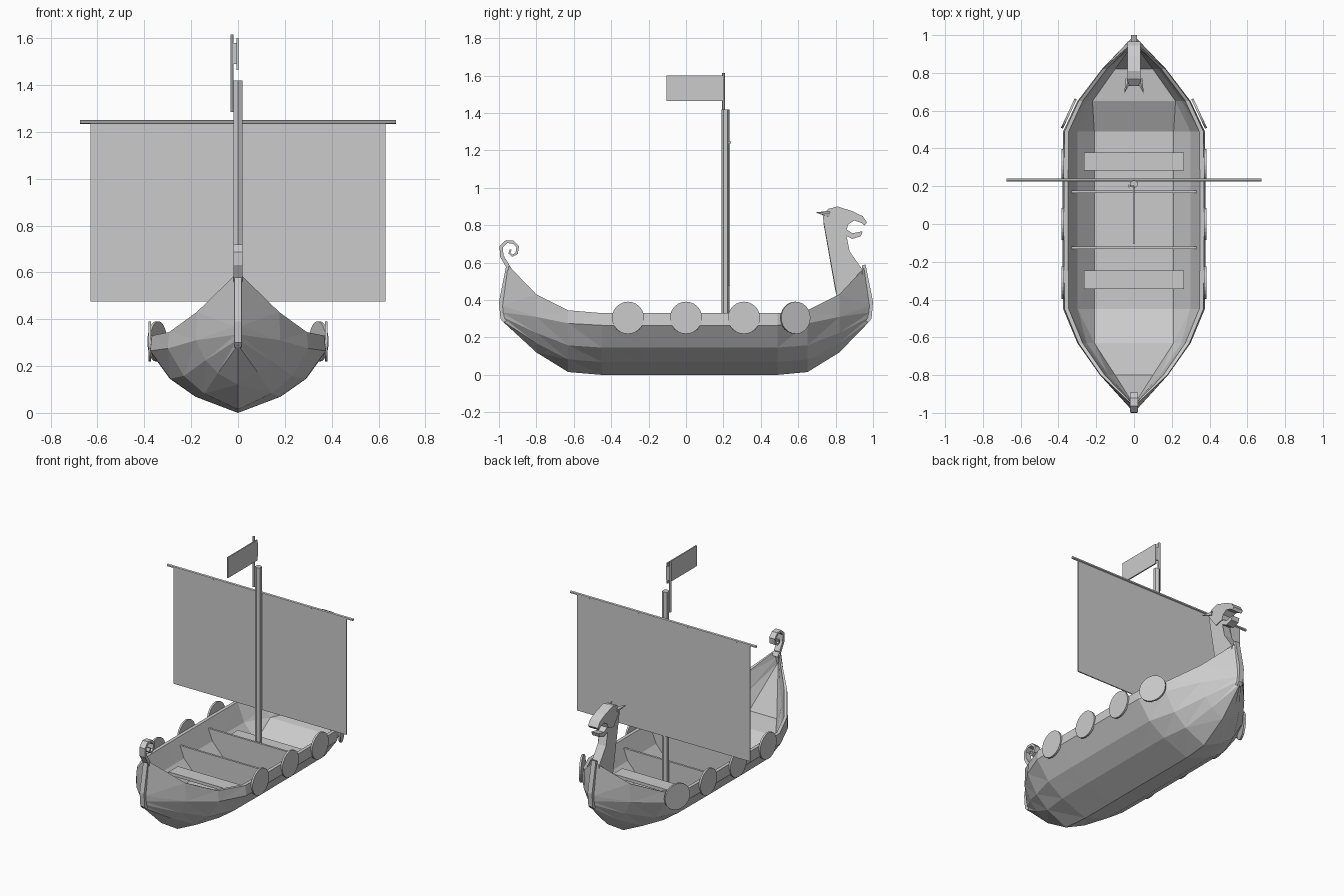
import bpy, bmesh, math
from mathutils import Vector, Matrix

cube = bpy.data.objects.get("Cube")
if cube:
    bpy.data.objects.remove(cube)

GREY = (0.6, 0.6, 0.6, 1)
mat = bpy.data.materials.new("plain grey")
mat.use_nodes = True
mat.diffuse_color = GREY
mat.node_tree.nodes["Principled BSDF"].inputs["Base Color"].default_value = GREY


def finish(name, bm):
    bmesh.ops.recalc_face_normals(bm, faces=bm.faces)
    mesh = bpy.data.meshes.new(name)
    bm.to_mesh(mesh)
    bm.free()
    mesh.materials.append(mat)
    ob = bpy.data.objects.new(name, mesh)
    bpy.context.collection.objects.link(ob)
    return ob


def box(name, lo, hi):
    lo, hi = Vector(lo), Vector(hi)
    bm = bmesh.new()
    m = Matrix.Translation((lo + hi) / 2) @ Matrix.Diagonal((*(hi - lo), 1))
    bmesh.ops.create_cube(bm, size=1, matrix=m)
    return finish(name, bm)


def rod(name, a, b, r1, r2=None, sides=6):
    a, b = Vector(a), Vector(b)
    d = b - a
    bm = bmesh.new()
    m = Matrix.Translation((a + b) / 2) @ d.to_track_quat("Z", "Y").to_matrix().to_4x4()
    bmesh.ops.create_cone(bm, cap_ends=True, segments=sides, radius1=r1,
                          radius2=r1 if r2 is None else r2, depth=d.length, matrix=m)
    return finish(name, bm)


def loft(name, rings):
    bm = bmesh.new()
    rows = [[bm.verts.new(p) for p in ring] for ring in rings]
    n = len(rows[0])
    for a, b in zip(rows, rows[1:]):
        for i in range(n):
            j = (i + 1) % n
            bm.faces.new((a[i], a[j], b[j], b[i]))
    bm.faces.new(rows[0])
    bm.faces.new(rows[-1])
    bmesh.ops.triangulate(bm, faces=bm.faces)
    return finish(name, bm)


def slab(name, outline, half):
    """Side outline (y, z) given a thickness across x."""
    return loft(name, [[(x, y, z) for y, z in outline] for x in (-half, half)])


# Hull: y, keel z, chine z, rail z, half width, floor half width, floor z
STATIONS = [
    (-0.985, .29, .37, .59, .012, .002, .50),
    (-0.80, .12, .31, .43, .18, .10, .22),
    (-0.63, .015, .275, .345, .30, .21, .20),
    (-0.45, 0, .265, .33, .375, .21, .11),
    (-0.22, 0, .265, .33, .378, .21, .11),
    (0.02, 0, .265, .33, .378, .21, .11),
    (0.26, 0, .265, .33, .378, .21, .11),
    (0.49, 0, .265, .33, .375, .21, .11),
    (0.65, .015, .275, .345, .30, .22, .20),
    (0.82, .12, .31, .43, .17, .10, .22),
    (0.985, .29, .37, .575, .012, .002, .50),
]


def hull_ring(y, keel, chine, rail, w, f, fz):
    rise = chine - keel
    rake = -math.copysign(0.03, y) if abs(y) > 0.9 else 0
    inner = max(w * .98 - .022, .004)
    half = [(0, y, keel), (w * .48, y, keel + rise * .26), (w * .77, y, keel + rise * .55),
            (w, y, chine), (w * .98, y + rake, rail), (inner, y + rake, rail),
            (f + (inner - f) * .65, y + rake, fz + (rail - fz) * .45), (f, y + rake, fz)]
    return half + [(-x, py, z) for x, py, z in reversed(half[1:])]


loft("hull", [hull_ring(*s) for s in STATIONS])

# Stem posts at both ends
STEM = [(.975, .28), (.992, .3), (1.0, .39), (.96, .59), (.94, .585), (.97, .38), (.955, .29)]
for name, s in (("bow_stem", 1), ("stern_stem", -1)):
    slab(name, [(y * s, z) for y, z in STEM], .016)

# Benches and upright cross panels
for name, y in (("front_bench", -.295), ("rear_bench", .33)):
    box(name, (-.265, y - .048, .19), (.265, y + .048, .21))
for name, y in (("front_cross_panel", -.125), ("rear_cross_panel", .17)):
    half = [(.35, .285), (.30, .19), (.21, .105)]
    outline = half + [(-x, z) for x, z in reversed(half)]
    loft(name, [[(x, y + t, z) for x, z in outline] for t in (-.007, .007)])

# Shields along each side, the last pair following the bow curve
for side, s in (("left", 1), ("right", -1)):
    for i, (x, y, yaw) in enumerate([(.377, -.31, 0), (.377, 0, 0), (.377, .31, 0), (.345, .585, 25)]):
        a = math.radians(yaw)
        n = Vector((s * math.cos(a), math.sin(a), 0)) * .006
        c = Vector((s * x, y, .305))
        rod(f"{side}_shield_{i + 1}", c - n, c + n, .086, sides=24)

# Mast, yard, sail and pennant
rod("mast", (0, .211, .1), (0, .211, 1.42), .021)
rod("yard", (-.675, .232, 1.242), (.675, .232, 1.242), .009)
box("sail", (-.63, .227, .475), (.63, .234, 1.24))
rod("flag_pole", (-.026, .201, 1.285), (-.026, .201, 1.615), .008)
box("flag", (-.006, -.105, 1.465), (.002, .2, 1.6))
box("flag_tie", (-.026, .195, 1.49), (.002, .203, 1.58))

# Beast neck and head with open jaws
slab("beast_neck", [(.81, .40), (.735, .82), (.73, .86), (.765, .89), (.84, .83), (.845, .75),
                    (.875, .66), (.945, .56), (.93, .42)], .03)
slab("beast_head", [(.73, .855), (.765, .888), (.81, .9), (.89, .875), (.945, .848), (.967, .815),
                    (.955, .798), (.94, .812), (.90, .825), (.868, .805), (.858, .775), (.80, .76)], .035)
slab("lower_jaw", [(.82, .79), (.858, .778), (.89, .757), (.945, .768), (.935, .742),
                   (.89, .727), (.84, .752)], .027)
slab("neck_spine", [(.812, .42), (.8, .44), (.735, .81), (.75, .82)], .018)
for side, s in (("left", 1), ("right", -1)):
    rod(f"{side}_ear", (s * .028, .765, .86), (s * .052, .69, .868), .018, 0, 5)

# Curled tail at the stern
path = [(-.935, .55), (-.955, .585), (-.985, .635), (-.988, .685), (-.96, .712), (-.925, .71),
        (-.9, .685), (-.905, .65), (-.928, .637), (-.944, .65), (-.938, .67)]
rings = []
for i, p in enumerate(path):
    a, b = Vector(path[max(i - 1, 0)]), Vector(path[min(i + 1, len(path) - 1)])
    t = (b - a).normalized()
    n = Vector((-t.y, t.x)) * (.011 - .0006 * i)
    p = Vector(p)
    rings.append([(x, *(p + n * k)) for x, k in ((-.02, -1), (.02, -1), (.02, 1), (-.02, 1))])
loft("curled_tail", rings)
